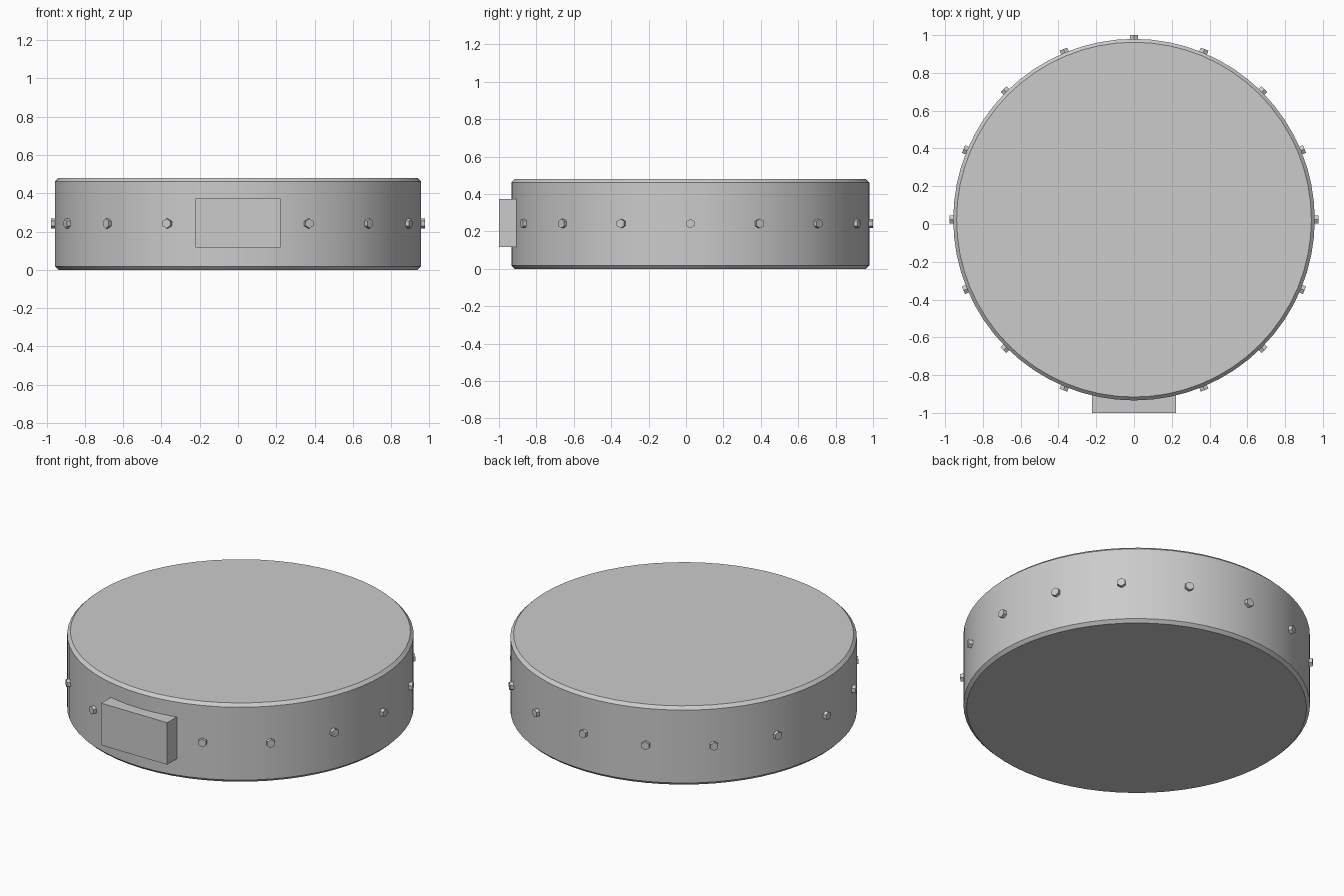
import bpy, math
from mathutils import Matrix, Vector

if "Cube" in bpy.data.objects:
    bpy.data.objects.remove(bpy.data.objects["Cube"])

R, H, CY = 0.957, 0.48, 0.023   # drum radius, height, centre y
MID = 0.242


def smooth(obj):
    bpy.ops.object.select_all(action='DESELECT')
    obj.select_set(True)
    bpy.context.view_layer.objects.active = obj
    bpy.ops.object.shade_smooth_by_angle(angle=math.radians(30))


# Round drum body with chamfered rims
bpy.ops.mesh.primitive_cylinder_add(vertices=64, radius=R, depth=H, location=(0, CY, H / 2))
body = bpy.context.object
body.name = "round_body"
bev = body.modifiers.new("rim_chamfer", 'BEVEL')
bev.width = 0.018
bev.segments = 1
bev.limit_method = 'ANGLE'
bev.angle_limit = math.radians(40)
bpy.ops.object.modifier_apply(modifier=bev.name)
smooth(body)

# Hexagonal studs around the side; the front position is taken by the block
for i in range(16):
    a = i * math.tau / 16
    if i == 12:
        continue
    d = Vector((math.cos(a), math.sin(a), 0))
    bpy.ops.mesh.primitive_cylinder_add(vertices=6, radius=0.025, depth=0.05)
    stud = bpy.context.object
    stud.name = f"side_stud_{i:02d}"
    # local y -> vertical, local z -> radial
    up = Vector((0, 0, 1))
    rot = Matrix((up.cross(d), up, d)).transposed().to_4x4()
    stud.matrix_world = Matrix.Translation(Vector((0, CY, MID)) + d * (0.977 - 0.025)) @ rot

# Rectangular block on the front
bpy.ops.mesh.primitive_cube_add(size=1, location=(0, -0.94, 0.244))
block = bpy.context.object
block.name = "front_block"
block.scale = (0.444, 0.12, 0.256)
